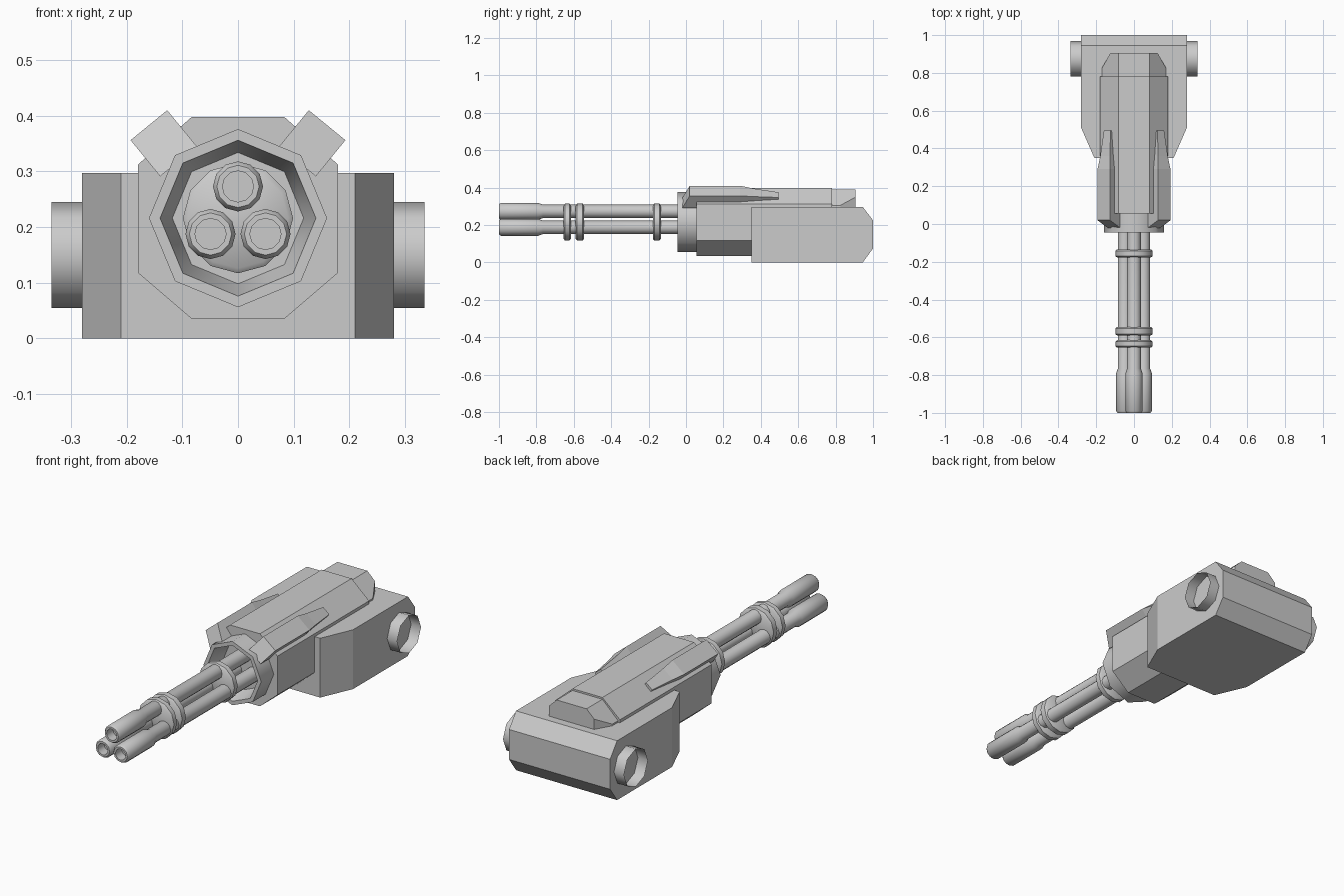
import bpy, bmesh
from math import sin, cos, pi, radians
from mathutils import Vector

if "Cube" in bpy.data.objects:
    bpy.data.objects.remove(bpy.data.objects["Cube"])

AXIS_Z = 0.216   # height of the barrel cluster axis


def finish(name, bm, smooth=False):
    bmesh.ops.recalc_face_normals(bm, faces=bm.faces)
    me = bpy.data.meshes.new(name)
    bm.to_mesh(me)
    bm.free()
    ob = bpy.data.objects.new(name, me)
    bpy.context.collection.objects.link(ob)
    if smooth:
        bpy.ops.object.select_all(action='DESELECT')
        ob.select_set(True)
        bpy.context.view_layer.objects.active = ob
        bpy.ops.object.shade_smooth_by_angle(angle=radians(46))
    return ob


def loft(sections, caps=True):
    """Skin a list of closed sections with equal point counts."""
    bm = bmesh.new()
    rings = [[bm.verts.new(p) for p in s] for s in sections]
    n = len(rings[0])
    for a, b in zip(rings, rings[1:]):
        for i in range(n):
            j = (i + 1) % n
            bm.faces.new((a[i], a[j], b[j], b[i]))
    if caps:
        bm.faces.new(rings[0])
        bm.faces.new(rings[-1])
    return bm


def cut(bm, point, normal):
    """Slice off everything on the normal side and close the opening."""
    bmesh.ops.bisect_plane(bm, geom=bm.verts[:] + bm.edges[:] + bm.faces[:],
                           plane_co=point, plane_no=normal, clear_outer=True)
    bmesh.ops.holes_fill(bm, edges=[e for e in bm.edges if e.is_boundary])


def lathe_y(name, profile, sides, x=0, z=AXIS_Z, smooth=True):
    """Turn (y, radius) pairs around a line along y."""
    return finish(name, loft([[(x + r * sin(2 * pi * i / sides), y, z + r * cos(2 * pi * i / sides))
                               for i in range(sides)] for y, r in profile]), smooth)


# Rear mount block: side profile with chamfered back, front corners cut in plan
side = [(0.35, 0), (0.945, 0), (1.0, 0.075), (1.0, 0.225), (0.945, 0.297), (0.35, 0.297)]
bm = loft([[(x, y, z) for y, z in side] for x in (-0.28, 0.28)])
for s in (-1, 1):
    cut(bm, (s * 0.28, 0.51, 0), (s * 0.16, -0.07, 0))
finish("mount_block", bm)

# Open side trunnions
for s, label in ((-1, "left"), (1, "right")):
    ring = [(0.875 + 0.095 * cos(pi * i / 4), 0.15 + 0.095 * sin(pi * i / 4)) for i in range(8)]
    finish(label + "_trunnion", loft([[(s * x, y, z) for y, z in ring] for x in (0.27, 0.335)], False), True)

# Main octagonal housing
half = [(0.083, 0.035), (0.18, 0.118), (0.18, 0.312), (0.083, 0.398)]
outline = half + [(-x, z) for x, z in reversed(half)]
finish("housing", loft([[(x, y, z) for x, z in outline] for y in (0.055, 0.78)]))

# Rear cover with clipped corners
half = [(0.17, 0.28), (0.17, 0.305), (0.083, 0.389)]
outline = half + [(-x, z) for x, z in reversed(half)]
bm = loft([[(x, y, z) for x, z in outline] for y in (0.77, 0.905)])
for s in (-1, 1):
    cut(bm, (s * 0.17, 0.825, 0.3), (s * 0.08, 0.045, 0))
finish("rear_cover", bm)

# Angled shoulder fins sitting on the sloped upper faces
for s, label in ((-1, "left"), (1, "right")):
    base = Vector((s * 0.1335, 0, 0.3505))
    across = Vector((s * 0.774, 0, -0.633))
    out = Vector((s * 0.633, 0, 0.774))
    rows = [(-0.02, 0.02, 0.0425, -0.042, 0.042), (0.29, 0.29, 0.0425, -0.042, 0.042),
            (0.36, 0.36, 0.034, -0.03, 0.03), (0.495, 0.495, 0.022, -0.01, 0.014)]
    finish(label + "_fin", loft([[base + across * w * k + out * d + Vector((0, y, 0))
                                  for k, d, y in ((-1, lo, y0), (1, lo, y0), (1, hi, y1), (-1, hi, y1))]
                                 for y0, y1, w, lo, hi in rows]))

# Octagonal front collar with recessed mouth
lathe_y("front_collar", [(0.06, 0.16), (-0.045, 0.16), (-0.045, 0.14), (0.05, 0.118)], 8)

# Barrel clamps
for i, (y0, y1) in enumerate(((-0.655, -0.615), (-0.59, -0.545), (-0.177, -0.135))):
    lathe_y(f"barrel_clamp_{i + 1}", [(y0, 0.09), (y0 + 0.008, 0.099), (y1 - 0.008, 0.099), (y1, 0.09)], 12)

# Three barrels with flared, hollow muzzles
barrel = [(0.055, 0.036), (-0.765, 0.036), (-0.79, 0.045), (-0.99, 0.045),
          (-1.0, 0.038), (-1.0, 0.028), (-0.95, 0.028)]
for i in range(3):
    a = 2 * pi * i / 3
    lathe_y(f"barrel_{i + 1}", barrel, 12, 0.057 * sin(a), AXIS_Z + 0.057 * cos(a))
